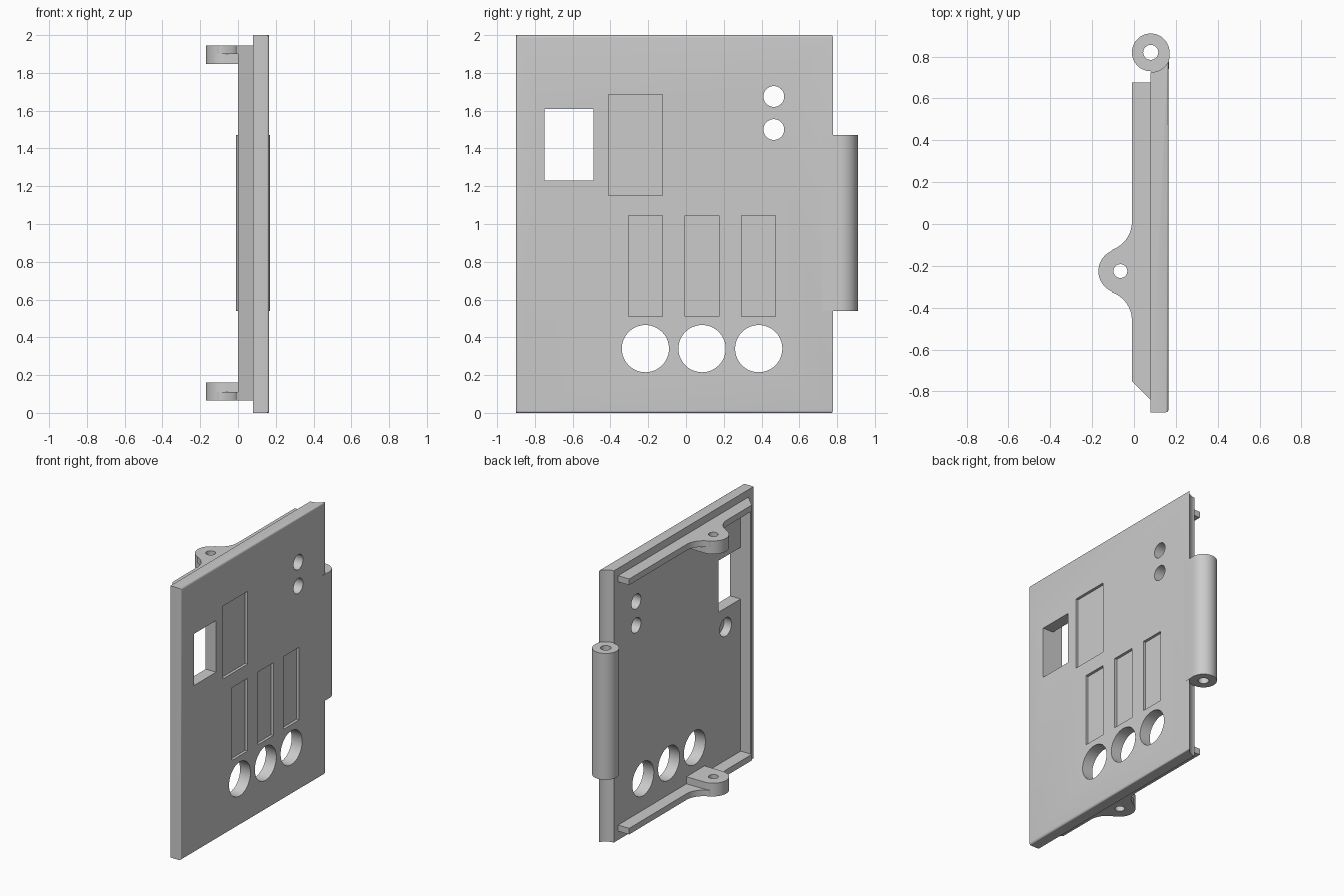
import bpy, bmesh
from math import radians, cos, sin, atan2
from mathutils import Matrix, Vector

cube = bpy.data.objects.get("Cube")
if cube:
    bpy.data.objects.remove(cube)

grey = bpy.data.materials.new("light_grey")
grey.use_nodes = True
colour = (0.6, 0.6, 0.6, 1)
grey.diffuse_color = colour
grey.node_tree.nodes["Principled BSDF"].inputs["Base Color"].default_value = colour


def arc(cx, cy, r, start, end, steps=16):
    """Points on an arc, angles in degrees."""
    angles = [radians(start + (end - start) * i / steps) for i in range(steps + 1)]
    return [(cx + r * cos(a), cy + r * sin(a)) for a in angles]


def prism(name, outline, low, high, bevel_rule=None):
    """Extrude an XY outline from z = low to z = high."""
    bm = bmesh.new()
    face = bm.faces.new([bm.verts.new((x, y, low)) for x, y in outline])
    grown = bmesh.ops.extrude_face_region(bm, geom=[face])["geom"]
    top = [v for v in grown if isinstance(v, bmesh.types.BMVert)]
    bmesh.ops.translate(bm, verts=top, vec=(0, 0, high - low))
    bmesh.ops.recalc_face_normals(bm, faces=bm.faces)
    if bevel_rule:
        bmesh.ops.bevel(bm, geom=[e for e in bm.edges if bevel_rule(e)], offset=0.014,
                        segments=4, profile=0.5, affect='EDGES')
    return add_object(name, bm)


def add_object(name, bm):
    mesh = bpy.data.meshes.new(name)
    bm.to_mesh(mesh)
    bm.free()
    mesh.materials.append(grey)
    obj = bpy.data.objects.new(name, mesh)
    bpy.context.collection.objects.link(obj)
    return obj


def box(y0, y1, z0, z1, x0, x1):
    return prism("cutter", [(x0, y0), (x1, y0), (x1, y1), (x0, y1)], z0, z1)


def rod(centre, radius, depth, axis):
    bm = bmesh.new()
    turn = Matrix.Rotation(radians(90), 4, 'Y') if axis == 'X' else Matrix()
    bmesh.ops.create_cone(bm, cap_ends=True, segments=48, radius1=radius, radius2=radius,
                          depth=depth, matrix=Matrix.Translation(Vector(centre)) @ turn)
    return add_object("cutter", bm)


def activate(obj):
    bpy.ops.object.select_all(action='DESELECT')
    obj.select_set(True)
    bpy.context.view_layer.objects.active = obj


def combine(obj, others, operation='DIFFERENCE'):
    activate(obj)
    for other in others:
        mod = obj.modifiers.new("boolean", 'BOOLEAN')
        mod.operation, mod.solver, mod.object = operation, 'EXACT', other
        bpy.ops.object.modifier_apply(modifier=mod.name)
        bpy.data.objects.remove(other)


INNER, OUTER = 0.08, 0.165        # panel faces
HX, HY, HR = 0.08, 0.82, 0.09     # hinge centre and radius
EX, EY, ER = -0.065, -0.225, 0.105  # ear centre and radius
RIB = -0.01                       # free edge of the ribs


# Panel with a hollow hinge-side edge and rounded outer edges
def outer_edge(edge):
    return (all(v.co.x > OUTER - 0.001 for v in edge.verts)
            and any(v.co.y < 0.7 for v in edge.verts))


clear = 0.095
end = -atan2((clear ** 2 - (OUTER - HX) ** 2) ** 0.5, OUTER - HX) * 180 / 3.14159265
hollow = arc(HX, HY, clear, end, -90)
hollow[0] = (OUTER, hollow[0][1])
panel = prism("panel", [(INNER, -0.9), (OUTER, -0.9)] + hollow, 0, 2, outer_edge)

# Openings, display recesses and the blind pocket on the inner face
cuts = [box(-0.75, -0.49, 1.23, 1.61, 0, 0.3)]
cuts += [rod((0.12, -0.215 + 0.3 * i, 0.34), 0.125, 0.4, 'X') for i in range(3)]
cuts += [rod((0.12, 0.465, z), 0.055, 0.4, 'X') for z in (1.5, 1.675)]
cuts += [box(-0.41, -0.125, 1.15, 1.685, OUTER - 0.02, 0.3)]
cuts += [box(y, y + 0.18, 0.51, 1.045, OUTER - 0.02, 0.3) for y in (-0.305, -0.005, 0.295)]
cuts += [rod((INNER, -0.575, 1.09), 0.068, 0.12, 'X')]
combine(panel, cuts)

# Hinge barrel with a neck into the panel
barrel_outline = arc(HX, HY, HR, 0, 270, 48) + [(INNER + 0.001, 0.7), (OUTER - 0.001, 0.7)]
barrel = prism("hinge_barrel", barrel_outline, 0.54, 1.47)
combine(barrel, [rod((HX, HY, 1), 0.036, 1.4, 'Z')])

# Ribs with flared ears, top and bottom
fillet = 0.14
fx, fy = RIB - fillet, 0.235
tangent = atan2(fy, fx - EX) * 180 / 3.14159265
flare = arc(fx, EY + fy, fillet, 0, tangent - 180, 12)
nose = arc(EX, EY, ER, tangent, 360 - tangent, 32)
mirrored = [(x, 2 * EY - y) for x, y in reversed(flare)]
rib_outline = ([(INNER, 0.675), (RIB, 0.675)] + flare + nose[1:-1] + mirrored
               + [(RIB, -0.75), (INNER, -0.84)])
boss_outline = ([(INNER, EY + ER)] + arc(EX, EY, ER, 90, 270, 32) + [(INNER, EY - ER)])

for name, edge, inward in (("top", 1.945, -1), ("bottom", 0.065, 1)):
    rib = prism(name + "_rib", rib_outline, *sorted((edge, edge + inward * 0.045)))
    boss = prism("boss", boss_outline, *sorted((edge + inward * 0.001, edge + inward * 0.097)))
    combine(rib, [boss], 'UNION')
    combine(rib, [rod((EX, EY, edge), 0.033, 0.5, 'Z')])

# Chamfered rib along the free side
prism("side_rib", [(INNER, -0.84), (0, -0.76), (0, -0.75), (INNER, -0.75)], 0.11, 1.9)

for obj in bpy.context.collection.objects:
    if obj.type == 'MESH':
        activate(obj)
        bpy.ops.object.shade_smooth_by_angle(angle=radians(30))
